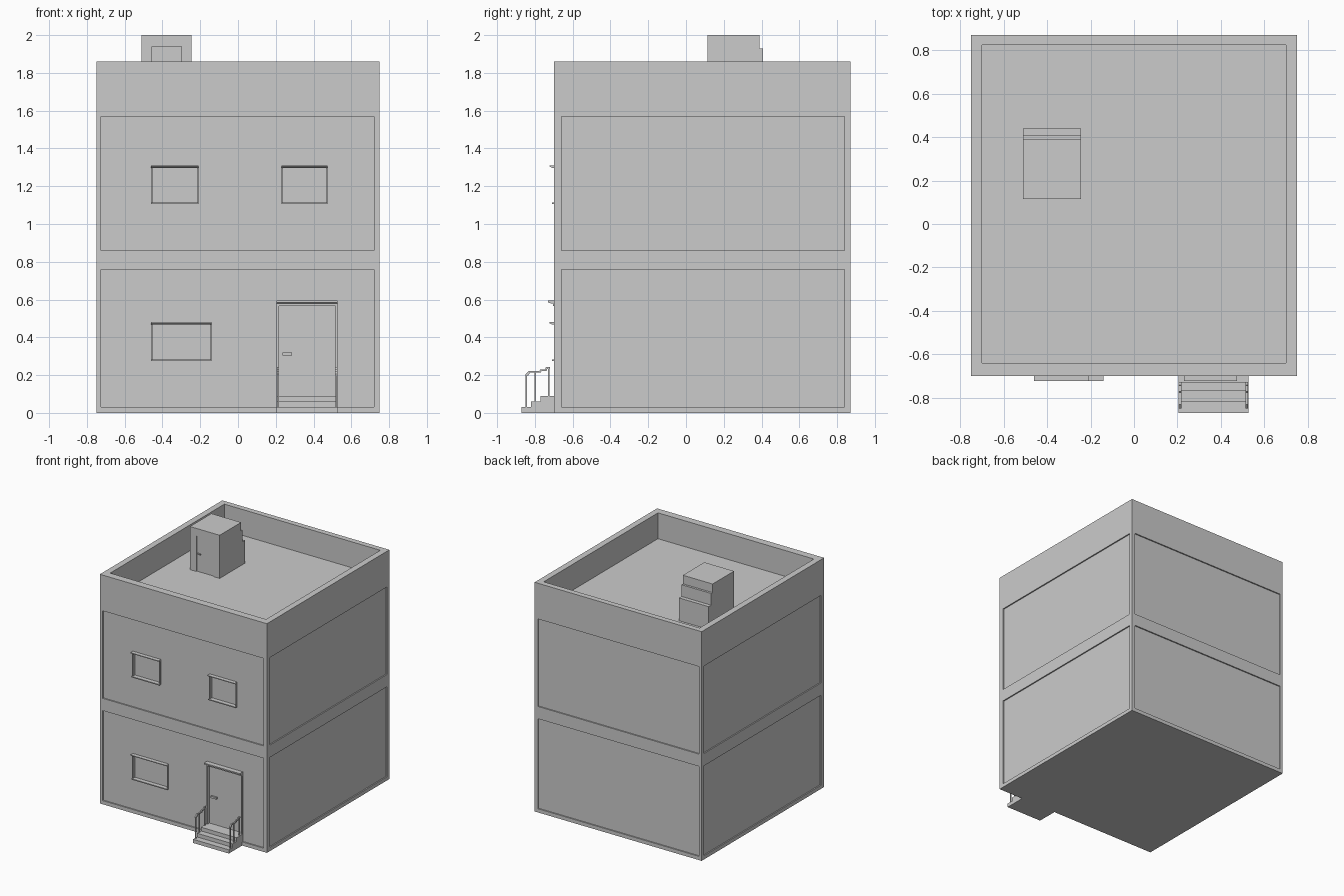
import bpy, bmesh

if "Cube" in bpy.data.objects:
    bpy.data.objects.remove(bpy.data.objects["Cube"])


def box(name, x, y, z):
    """Axis-aligned box from (min, max) pairs."""
    bm = bmesh.new()
    bmesh.ops.create_cube(bm, size=1)
    for v in bm.verts:
        v.co = [r[0] if c < 0 else r[1] for c, r in zip(v.co, (x, y, z))]
    return finish(name, bm)


def finish(name, bm):
    bmesh.ops.recalc_face_normals(bm, faces=bm.faces)
    me = bpy.data.meshes.new(name)
    bm.to_mesh(me)
    bm.free()
    ob = bpy.data.objects.new(name, me)
    bpy.context.collection.objects.link(ob)
    return ob


def extrude_yz(name, pts, x0, x1):
    """Extrude a (y, z) outline from x0 to x1."""
    bm = bmesh.new()
    f = bm.faces.new([bm.verts.new((x0, y, z)) for y, z in pts])
    r = bmesh.ops.extrude_face_region(bm, geom=[f])
    for v in r['geom']:
        if isinstance(v, bmesh.types.BMVert):
            v.co.x = x1
    return finish(name, bm)


def cut(target, x, y, z):
    """Carve a box out of the target."""
    c = box("cutter", x, y, z)
    c.hide_render = True
    m = target.modifiers.new("cut", 'BOOLEAN')
    m.operation, m.solver, m.object = 'DIFFERENCE', 'EXACT', c
    bpy.context.view_layer.objects.active = target
    bpy.ops.object.modifier_apply(modifier=m.name)
    bpy.data.objects.remove(c)


X0, X1, Y0, Y1, TOP, ROOF, D = -0.75, 0.75, -0.70, 0.87, 1.86, 1.65, 0.01

# Main block with sunken flat roof
body = box("building_body", (X0, X1), (Y0, Y1), (0, TOP))
cut(body, (-0.70, 0.70), (-0.64, 0.825), (ROOF, TOP + 0.1))

# Shallow recessed wall panels, two storeys on four sides
for z in ((0.03, 0.76), (0.86, 1.57)):
    for y in ((Y0 - 0.1, Y0 + D), (Y1 - D, Y1 + 0.1)):
        cut(body, (-0.725, 0.72), y, z)
    for x in ((X0 - 0.1, X0 + D), (X1 - D, X1 + 0.1)):
        cut(body, x, (-0.66, 0.84), z)

# Windows: opening, jambs, sill and hood
for i, (a, b, lo, hi) in enumerate(((-0.46, -0.21, 1.105, 1.31),
                                    (0.23, 0.475, 1.105, 1.31),
                                    (-0.46, -0.14, 0.275, 0.48))):
    n = f"window_{i + 1}"
    t = 0.008
    cut(body, (a + t, b - t), (-0.8, -0.675), (lo + t, hi - 0.013))
    box(n + "_jamb_left", (a, a + t), (Y0, -0.68), (lo, hi))
    box(n + "_jamb_right", (b - t, b), (Y0, -0.68), (lo, hi))
    box(n + "_sill", (a, b), (-0.71, -0.68), (lo, lo + t))
    extrude_yz(n + "_hood", [(-0.68, hi - 0.013), (-0.707, hi - 0.013), (-0.722, hi - 0.006),
                             (-0.722, hi), (-0.68, hi)], a, b)

# Front door: opening, frame, hood and handle
cut(body, (0.217, 0.515), (-0.8, -0.675), (0.09, 0.565))
box("door_jamb_left", (0.205, 0.217), (Y0, -0.68), (0.03, 0.58))
box("door_jamb_right", (0.515, 0.527), (Y0, -0.68), (0.03, 0.58))
box("door_head", (0.205, 0.527), (-0.705, -0.68), (0.565, 0.582))
extrude_yz("door_hood", [(-0.68, 0.578), (-0.71, 0.578), (-0.73, 0.585),
                         (-0.73, 0.595), (-0.68, 0.595)], 0.205, 0.527)
box("door_handle", (0.235, 0.287), (-0.69, -0.67), (0.305, 0.32))

# Front steps
extrude_yz("front_steps", [(-0.68, 0), (-0.87, 0), (-0.87, 0.03), (-0.82, 0.03), (-0.82, 0.06),
                           (-0.77, 0.06), (-0.77, 0.09), (-0.68, 0.09)], 0.205, 0.527)

# Stair railings: posts and stepped handrail
for side, x in (("left", 0.208), ("right", 0.516)):
    xs = (x, x + 0.008)
    for j, (y, lo, hi) in enumerate(((-0.845, 0.03, 0.205), (-0.797, 0.06, 0.22),
                                     (-0.727, 0.09, 0.24))):
        box(f"railing_{side}_post_{j + 1}", xs, (y - 0.004, y + 0.004), (lo, hi))
    extrude_yz(f"railing_{side}_handrail",
               [(-0.85, 0.198), (-0.836, 0.198), (-0.825, 0.213), (-0.768, 0.213),
                (-0.765, 0.222), (-0.738, 0.222), (-0.735, 0.233), (-0.72, 0.233),
                (-0.72, 0.243), (-0.742, 0.243), (-0.745, 0.231), (-0.772, 0.231),
                (-0.775, 0.222), (-0.832, 0.222), (-0.85, 0.205)], x - 0.002, x + 0.01)

# Rooftop stairhead with stepped back, door recess and handle
hut = extrude_yz("roof_stairhead", [(0.115, ROOF - 0.01), (0.115, 2.0), (0.39, 2.0), (0.39, 1.93),
                                    (0.408, 1.93), (0.408, 1.835), (0.44, 1.835),
                                    (0.44, ROOF - 0.01)], -0.512, -0.245)
cut(hut, (-0.455, -0.30), (0, 0.123), (ROOF, 1.94))
box("roof_door_handle", (-0.445, -0.42), (0.114, 0.125), (1.79, 1.80))
